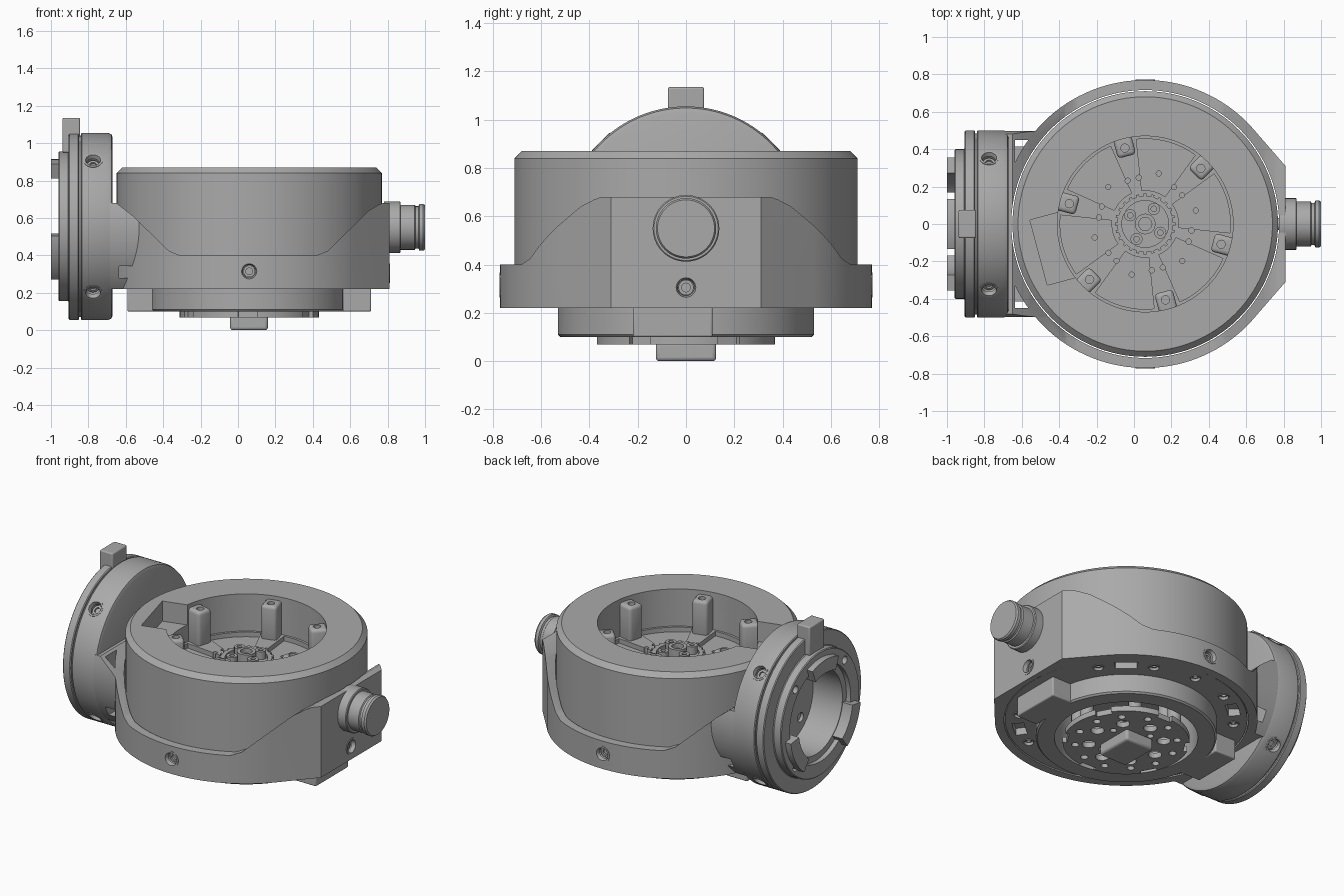
import bpy, bmesh
from math import radians, sin, cos, pi
from mathutils import Vector, Matrix

old = bpy.data.objects.get("Cube")
if old:
    bpy.data.objects.remove(old, do_unlink=True)

grey = bpy.data.materials.new("grey metal")
grey.use_nodes = True
COLOUR = (0.4, 0.4, 0.4, 1)
grey.diffuse_color = COLOUR
grey.node_tree.nodes["Principled BSDF"].inputs["Base Color"].default_value = COLOUR

CX = 0.06                          # drum axis
FZ = 0.555                         # side flange and plug axis height
UP, DOWN, SIDE = Vector((0, 0, 1)), Vector((0, 0, -1)), Vector((1, 0, 0))
HUB = Vector((CX, 0, 0))


def finish(name, bm, matrix=Matrix()):
    bmesh.ops.remove_doubles(bm, verts=bm.verts, dist=1e-5)
    bmesh.ops.recalc_face_normals(bm, faces=bm.faces)
    bm.transform(matrix)
    mesh = bpy.data.meshes.new(name)
    bm.to_mesh(mesh)
    bm.free()
    mesh.materials.append(grey)
    ob = bpy.data.objects.new(name, mesh)
    bpy.context.scene.collection.objects.link(ob)
    return ob


def aim(origin, direction):
    return Matrix.Translation(origin) @ direction.to_track_quat('Z', 'Y').to_matrix().to_4x4()


def lathe(name, profile, origin, direction=UP, steps=96):
    """Spin a closed outline of (radius, height) about direction."""
    bm = bmesh.new()
    vs = [bm.verts.new((r, 0, h)) for r, h in profile]
    es = [bm.edges.new((a, b)) for a, b in zip(vs, vs[1:] + vs[:1])
          if a.co.x > 0 or b.co.x > 0]
    bmesh.ops.spin(bm, geom=vs + es, cent=(0, 0, 0), axis=(0, 0, 1),
                   angle=2 * pi, steps=steps, use_merge=True)
    return finish(name, bm, aim(origin, direction))


def rod(name, r, h, origin, direction=UP, steps=32):
    return lathe(name, [(0, 0), (r, 0), (r, h), (0, h)], origin, direction, steps)


def prism(name, outline, lo, hi, matrix=Matrix()):
    bm = bmesh.new()
    face = bm.faces.new([bm.verts.new((x, y, lo)) for x, y in outline])
    ext = bmesh.ops.extrude_face_region(bm, geom=[face])
    bmesh.ops.translate(bm, vec=(0, 0, hi - lo),
                        verts=[v for v in ext["geom"] if isinstance(v, bmesh.types.BMVert)])
    return finish(name, bm, matrix)


def box(name, lo, hi, matrix=Matrix(), bevel=0):
    ob = prism(name, [(lo[0], lo[1]), (hi[0], lo[1]), (hi[0], hi[1]), (lo[0], hi[1])],
               lo[2], hi[2], matrix)
    if bevel:
        mod = ob.modifiers.new("soft edges", 'BEVEL')
        mod.width, mod.segments = bevel, 3
    return ob


def arc(r, a, b, n=12):
    return [(r * cos(radians(a + (b - a) * i / n)), r * sin(radians(a + (b - a) * i / n)))
            for i in range(n + 1)]


def sector(r0, r1, mid, half):
    return arc(r1, mid - half, mid + half) + arc(r0, mid + half, mid - half)


def cut(ob, *cutters, op='DIFFERENCE'):
    for c in cutters:
        mod = ob.modifiers.new("cut", 'BOOLEAN')
        mod.operation, mod.solver, mod.object = op, 'EXACT', c
    dg = bpy.context.evaluated_depsgraph_get()
    mesh = bpy.data.meshes.new_from_object(ob.evaluated_get(dg))
    ob.modifiers.clear()
    ob.data = mesh
    for c in cutters:
        bpy.data.objects.remove(c, do_unlink=True)


def polar(r, deg, z):
    return HUB + Vector((r * cos(radians(deg)), r * sin(radians(deg)), z))


def screw(ob, pos, out, r=0.045, depth=0.05):
    """Counterbored hole with a lip and a socket head."""
    cut(ob, rod("cutter", r, depth + 0.05, pos - out * depth, out))
    lathe("screw_lip", [(r * 0.75, -0.02), (r * 1.15, -0.02), (r * 1.15, 0.004), (r * 0.9, 0.004)],
          pos, out, 32)
    lathe("screw_head", [(0, 0), (r * 0.7, 0), (r * 0.7, 0.02), (r * 0.4, 0.02), (r * 0.4, 0.008),
                         (0, 0.008)], pos - out * depth, out, 24)


# Main drum: chamfered top, hollow underside
drum = lathe("drum", [(0, 0.45), (0.42, 0.45), (0.42, 0.224), (0.71, 0.224), (0.71, 0.84),
                      (0.68, 0.87), (0, 0.87)], HUB, steps=128)
at_hub = Matrix.Translation(HUB)
cut(drum, rod("cutter", 0.47, 0.4, HUB + UP * 0.63, steps=96),
    box("cutter", (0.35, -0.18, 0.74), (0.59, 0.18, 1),
        at_hub @ Matrix.Rotation(radians(195), 4, 'Z')))
cut(drum, *[prism("cutter", sector(0.18, 0.455, 15 + 60 * k, 21), 0.6, 0.66, at_hub)
            for k in range(6)])
cut(drum, *[rod("cutter", 0.014, 0.1, polar(r, a + 60 * k, 0.58), steps=12)
            for k in range(6) for r, a in ((0.25, 38), (0.25, 52), (0.28, 15))])

# Lugs inside the drum wall
for k in range(6):
    turn = at_hub @ Matrix.Rotation(radians(45 + 60 * k), 4, 'Z')
    lug = box("drum_lug", (0.375, -0.05, 0.6), (0.5, 0.05, 0.845), turn, 0.02)
    cut(lug, rod("cutter", 0.022, 0.1, polar(0.42, 45 + 60 * k, 0.79), steps=20))

# Central hub with toothed rim and four screws
lathe("hub", [(0, 0.6), (0.15, 0.6), (0.15, 0.68), (0.125, 0.68), (0.125, 0.66), (0.055, 0.66),
              (0.055, 0.72), (0.035, 0.72), (0.035, 0.69), (0, 0.69)], HUB, steps=48)
for k in range(24):
    box("hub_tooth", (0.145, -0.008, 0.62), (0.162, 0.008, 0.68),
        at_hub @ Matrix.Rotation(k * pi / 12, 4, 'Z'))
for k in range(4):
    lathe("hub_screw", [(0, 0), (0.032, 0), (0.032, 0.06), (0.015, 0.06), (0.015, 0.04), (0, 0.04)],
          polar(0.093, 60 + 90 * k, 0.65), steps=24)

# Collar around the drum, with the sloping upper edge
half_plan = [(x + CX, y) for x, y in arc(0.77, 180, 43.4, 48)] + [(0.81, 0.31)]
collar = prism("collar", half_plan + [(x, -y) for x, y in reversed(half_plan[1:])], 0.22, 0.68)


def slope_cutter():
    pts = [(-0.72, 0.68), (-0.65, 0.68), (-0.56, 0.61), (-0.37, 0.425), (-0.31, 0.4), (0.42, 0.4),
           (0.48, 0.425), (0.7, 0.64), (0.75, 0.67), (0.8, 0.69), (0.8, 0.9), (-0.72, 0.9)]
    return prism("cutter", pts, -1, 1, Matrix.Rotation(pi / 2, 4, 'X'))


def drum_space():
    return rod("cutter", 0.716, 1, HUB + UP * 0.1, steps=128)


cut(collar, slope_cutter(), drum_space())

# Neck joining the collar to the side flange
neck = rod("neck", 0.497, 0.23, Vector((-0.7, 0, FZ)), SIDE, 96)
cut(neck, box("cutter", (-2, -2, 0.22), (2, 2, 0.68)), op='INTERSECT')
cut(neck, slope_cutter(), drum_space(), box("cutter", (-0.635, -0.45, 0.28), (-0.3, 0.45, 1)))

# Side flange housing and its stepped ring
flange = lathe("side_flange", [
    (0, -0.72), (0, -0.67), (0.475, -0.67), (0.493, -0.677), (0.5, -0.695), (0.5, -0.835),
    (0.495, -0.84), (0.485, -0.84), (0.485, -0.85), (0.495, -0.85), (0.5, -0.855), (0.5, -0.9),
    (0.495, -0.905), (0.405, -0.905), (0.4, -0.91), (0.4, -0.955), (0.395, -0.96), (0.31, -0.96),
    (0.31, -0.93), (0.27, -0.93), (0.27, -0.72)], Vector((0, 0, FZ)), SIDE, 128)
for a in (45, 135, 225, 315):
    out = Vector((0, cos(radians(a)), sin(radians(a))))
    screw(flange, Vector((-0.775, 0, FZ)) + out * 0.497, out)
    cut(flange, rod("cutter", 0.025, 0.1, Vector((-0.98, 0, FZ)) + out * 0.355, SIDE, 20),
        rod("cutter", 0.03, 0.03, Vector((-0.73, 0, FZ)) + out * 0.2, SIDE, 20))
box("locating_key", (-0.938, -0.075, 0.95), (-0.845, 0.075, 1.135), bevel=0.008)

# Raised arc pads on the flange face
to_side = Matrix(((0, 0, 1, 0), (1, 0, 0, 0), (0, 1, 0, FZ), (0, 0, 0, 1)))
for a in (90, 210, 330):
    prism("flange_pad", sector(0.275, 0.36, a, 22), -1, -0.925, to_side)

# Round plug on the opposite side
lathe("side_plug", [(0, 0.78), (0.13, 0.78), (0.13, 0.86), (0.138, 0.865), (0.138, 0.81), (0.138, 0.87),
                    (0.12, 0.87), (0.12, 0.945), (0.113, 0.95), (0.113, 0.965), (0.125, 0.97),
                    (0.125, 0.99), (0.118, 1), (0, 1)][:2] +
      [(0.138, 0.78), (0.138, 0.865), (0.133, 0.87), (0.12, 0.87), (0.12, 0.945), (0.113, 0.95),
       (0.113, 0.965), (0.125, 0.97), (0.125, 0.99), (0.118, 1), (0, 1)],
      Vector((0, 0, 0.55)), SIDE, 64)

# Collar screws at front, back and plug side
for pos, out in (((CX, -0.768, 0.315), (0, -1, 0)), ((CX, 0.768, 0.315), (0, 1, 0)),
                 ((0.81, 0, 0.305), (1, 0, 0))):
    screw(collar, Vector(pos), Vector(out))

# Underside screws and curved slots
for a in (35, 65, 90, 115, 145):
    for s in (1, -1):
        screw(drum, polar(0.63, a * s, 0.224), DOWN, 0.032, 0.03)
cut(drum, *[prism("cutter", sector(0.6, 0.67, a, 6), 0.1, 0.27, at_hub) for a in (50, 130, 230, 310)])

# Base ring with two opposite tabs
base = lathe("base_ring", [(0.42, 0.1), (0.52, 0.1), (0.53, 0.11), (0.53, 0.23), (0.42, 0.23)], HUB)
for k in range(2):
    box("base_tab", (0.5, -0.22, 0.1), (0.652, 0.11, 0.23),
        at_hub @ Matrix.Rotation(pi * k, 4, 'Z'), 0.008)

# Drilled lower plate on columns, with its centre block
plate = rod("lower_plate", 0.372, 0.035, HUB + UP * 0.068, steps=96)
cut(plate, *[rod("cutter", r, 0.2, polar(d, a + 360 * k / n, 0), steps=20)
             for r, d, n, a in ((0.04, 0.22, 8, 0), (0.022, 0.3, 12, 15), (0.02, 0.16, 4, 22))
             for k in range(n)])
cut(plate, *[box("cutter", (0.345, -0.05, 0), (0.5, 0.05, 0.2),
                 at_hub @ Matrix.Rotation(pi / 3 * k + 0.5, 4, 'Z')) for k in range(6)])
for k in range(6):
    rod("plate_column", 0.04, 0.37, polar(0.3, 60 * k, 0.09), steps=24)
box("centre_block", (-0.042, -0.125, 0), (0.16, 0.125, 0.08), bevel=0.015)

# Smooth round surfaces, keep edges sharp
for ob in bpy.context.scene.objects:
    ob.select_set(ob.type == 'MESH')
bpy.context.view_layer.objects.active = drum
bpy.ops.object.shade_smooth_by_angle(angle=radians(30))
